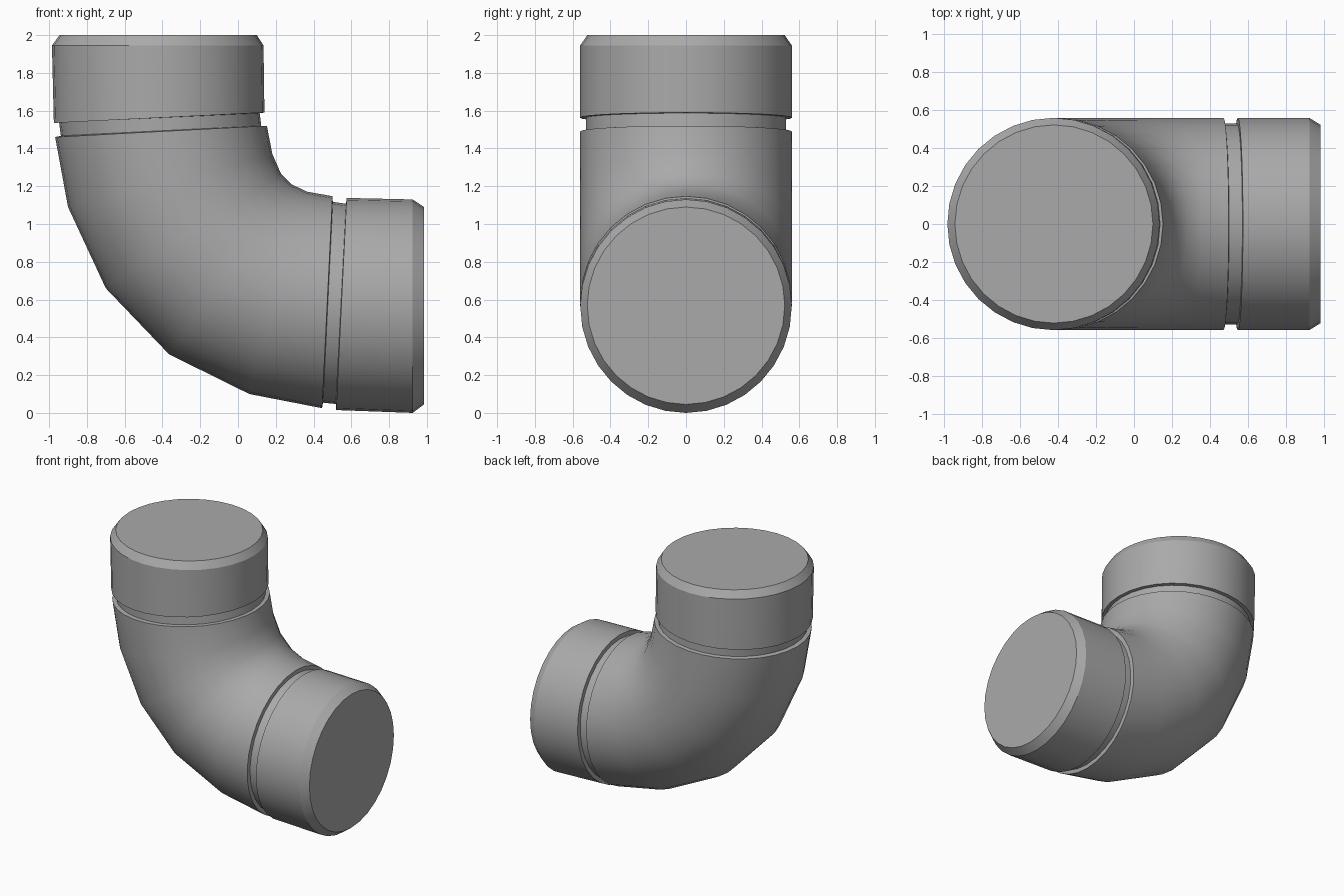
import bpy, bmesh, math
from mathutils import Vector

SEGMENTS = 32

cube = bpy.data.objects.get("Cube")
if cube:
    bpy.data.objects.remove(cube, do_unlink=True)

grey = bpy.data.materials.new("pipe grey")
grey.use_nodes = True
GREY = (0.4, 0.4, 0.4, 1)
grey.diffuse_color = GREY
grey.node_tree.nodes["Principled BSDF"].inputs["Base Color"].default_value = GREY


def loft(name, stations, cap=None):
    """Skin round rings; each station is outer x, z, inner x, z and half depth."""
    bm = bmesh.new()
    rings = []
    for ox, oz, ix, iz, depth in stations:
        outer, inner = Vector((ox, 0, oz)), Vector((ix, 0, iz))
        centre, arm = (outer + inner) / 2, (inner - outer) / 2
        side = Vector((0, depth, 0))
        angles = [math.tau * k / SEGMENTS for k in range(SEGMENTS)]
        rings.append([bm.verts.new(centre + arm * math.cos(a) + side * math.sin(a))
                      for a in angles])
    # Rings run from the top end to the side end
    for a, b in zip(rings, rings[1:]):
        for k in range(SEGMENTS):
            n = (k + 1) % SEGMENTS
            bm.faces.new((b[k], b[n], a[n], a[k]))
    if cap == "first":
        bm.faces.new(rings[0])
    elif cap == "last":
        bm.faces.new(list(reversed(rings[-1])))
    mesh = bpy.data.meshes.new(name)
    bm.to_mesh(mesh)
    bm.free()
    mesh.materials.append(grey)
    obj = bpy.data.objects.new(name, mesh)
    bpy.context.collection.objects.link(obj)
    bpy.ops.object.select_all(action="DESELECT")
    obj.select_set(True)
    bpy.context.view_layer.objects.active = obj
    bpy.ops.object.shade_smooth_by_angle(angle=math.radians(30))


R, GROOVE, END = 0.56, 0.53, 0.523

# Chamfered collar at the top end
top_edge = (-0.975, 1.535, 0.14, 1.59, R)
loft("top_collar", [(-0.945, 2.0, 0.10, 2.0, END),
                    (-0.985, 1.945, 0.135, 1.945, R),
                    top_edge], cap="first")

# Bent body between the two grooves
body = [(-0.968, 1.46, 0.153, 1.52, R),
        (-0.90, 1.09, 0.182, 1.37, R),
        (-0.70, 0.66, 0.228, 1.265, R),
        (-0.365, 0.31, 0.285, 1.21, R),
        (0.06, 0.10, 0.362, 1.172, R),
        (0.445, 0.025, 0.50, 1.147, R)]
loft("elbow_body", body)

# Chamfered collar at the side end
side_edge = (0.52, 0.015, 0.575, 1.138, R)
loft("side_collar", [side_edge,
                     (0.925, 0.0, 0.925, 1.13, R),
                     (0.985, 0.045, 0.985, 1.09, END)], cap="last")

# Recessed grooves with their walls
loft("top_groove", [top_edge,
                    (-0.947, 1.537, 0.115, 1.587, GROOVE),
                    (-0.938, 1.467, 0.123, 1.52, GROOVE),
                    body[0]])
loft("side_groove", [body[-1],
                     (0.45, 0.054, 0.502, 1.117, GROOVE),
                     (0.518, 0.047, 0.572, 1.107, GROOVE),
                     side_edge])
